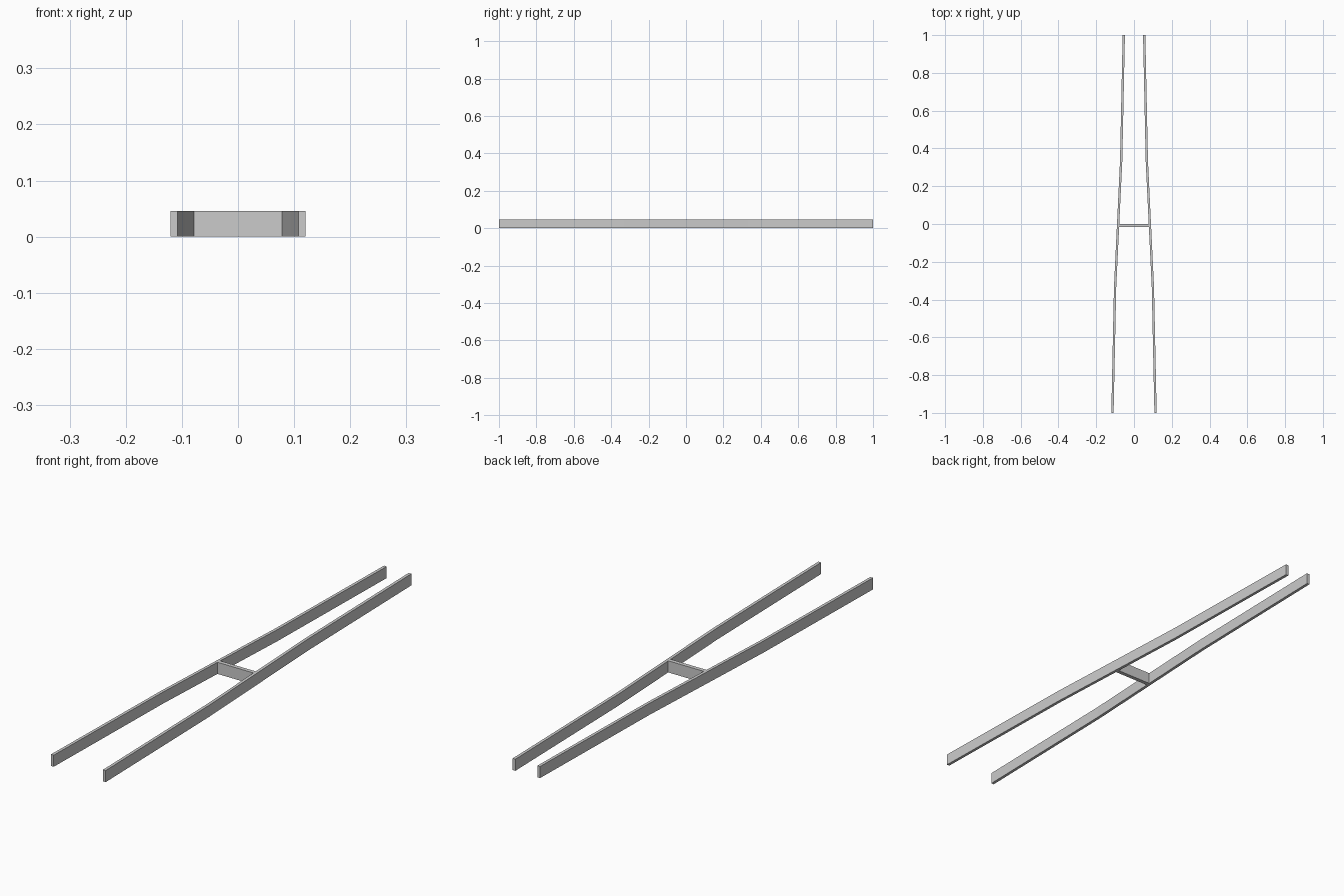
import bpy, bmesh

if "Cube" in bpy.data.objects:
    bpy.data.objects.remove(bpy.data.objects["Cube"])

H, T = 0.046, 0.012          # height and thickness of the bars


def extrude_outline(name, outline):
    """Upright prism from a plan outline."""
    bm = bmesh.new()
    lo = [bm.verts.new((x, y, 0)) for x, y in outline]
    hi = [bm.verts.new((x, y, H)) for x, y in outline]
    n = len(outline) // 2
    for ring in (lo, hi):
        for i in range(n - 1):
            bm.faces.new((ring[i], ring[i + 1], ring[-2 - i], ring[-1 - i]))
    for i in range(len(outline)):
        j = (i + 1) % len(outline)
        bm.faces.new((lo[i], lo[j], hi[j], hi[i]))
    bmesh.ops.recalc_face_normals(bm, faces=bm.faces)
    me = bpy.data.meshes.new(name)
    bm.to_mesh(me)
    bm.free()
    ob = bpy.data.objects.new(name, me)
    bpy.context.collection.objects.link(ob)
    return ob


# Side rails: outer edge bends at each third of the length
path = [(0.12, -1), (0.106, -1 / 3), (0.074, 1 / 3), (0.06, 1)]
for side, s in (("left", -1), ("right", 1)):
    outer = [(s * x, y) for x, y in path]
    inner = [(s * (x - T), y) for x, y in reversed(path)]
    extrude_outline(side + "_rail", outer + inner)

# Crossbar joining the rails at the middle
extrude_outline("crossbar", [(-0.08, -0.016), (0.0, -0.016), (0.08, -0.016),
                             (0.08, 0), (0.0, 0), (-0.08, 0)])
